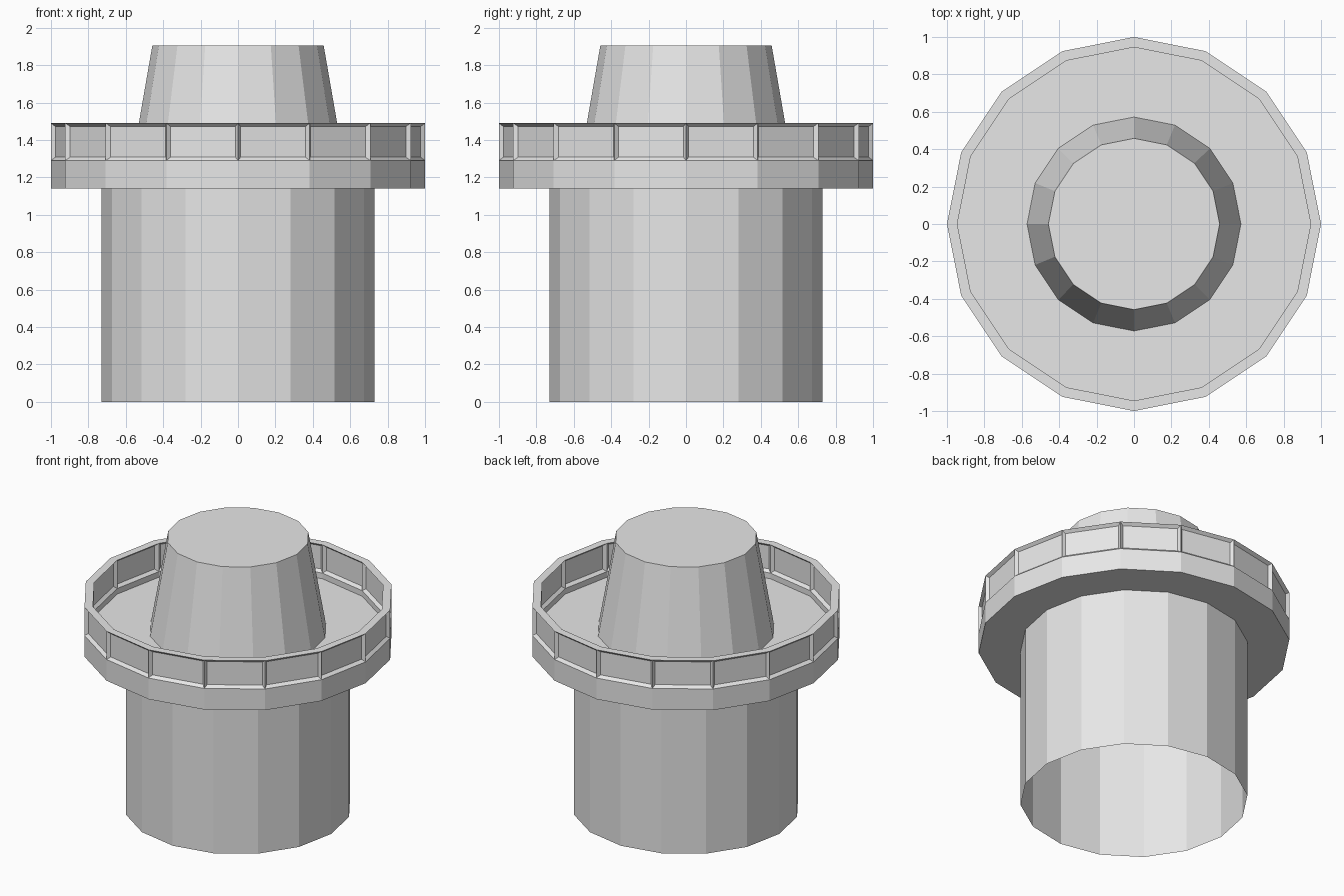
import bpy
import bmesh
from math import cos, sin, tau

SIDES = 16

old = bpy.data.objects.get("Cube")
if old:
    bpy.data.objects.remove(old, do_unlink=True)

grey = bpy.data.materials.new("light_grey")
grey.use_nodes = True
grey.diffuse_color = (0.8, 0.8, 0.8, 1)
grey.node_tree.nodes["Principled BSDF"].inputs["Base Color"].default_value = (0.8, 0.8, 0.8, 1)


def lathe(name, profile, window_bands=(), cap=False):
    """Revolve (radius, height) points into flat facets; inset windows in chosen bands."""
    bm = bmesh.new()
    rings = [[bm.verts.new((r * cos(tau * i / SIDES), r * sin(tau * i / SIDES), z))
              for i in range(SIDES)] for r, z in profile]
    windows = []
    for band, (low, high) in enumerate(zip(rings, rings[1:])):
        for i in range(SIDES):
            j = (i + 1) % SIDES
            face = bm.faces.new((low[i], low[j], high[j], high[i]))
            if band in window_bands:
                windows.append(face)
    if cap:
        bm.faces.new(rings[-1])
    bm.normal_update()
    if windows:
        bmesh.ops.inset_individual(bm, faces=windows, thickness=0.018,
                                   depth=-0.02, use_even_offset=True)
    mesh = bpy.data.meshes.new(name)
    bm.to_mesh(mesh)
    bm.free()
    mesh.materials.append(grey)
    obj = bpy.data.objects.new(name, mesh)
    bpy.context.collection.objects.link(obj)
    return obj


BODY_R, RIM_R, INNER_R, ROOF_R = 0.73, 1.0, 0.945, 0.572
UNDER, DECK, SILL, RIM_TOP = 1.14, 1.25, 1.29, 1.49

# Open-bottomed tower shaft
lathe("tower_shaft", [(BODY_R, 0), (BODY_R, UNDER)])

# Gallery: underside, parapet with recessed panels on both faces, and deck
lathe("gallery", [(BODY_R, UNDER), (RIM_R, UNDER), (RIM_R, SILL), (RIM_R, RIM_TOP),
                  (INNER_R, RIM_TOP), (INNER_R, SILL), (INNER_R, DECK), (ROOF_R, DECK)],
      window_bands=(2, 4))

# Tapered turret with a flat top
lathe("turret", [(ROOF_R, DECK), (0.458, 1.905)], cap=True)
